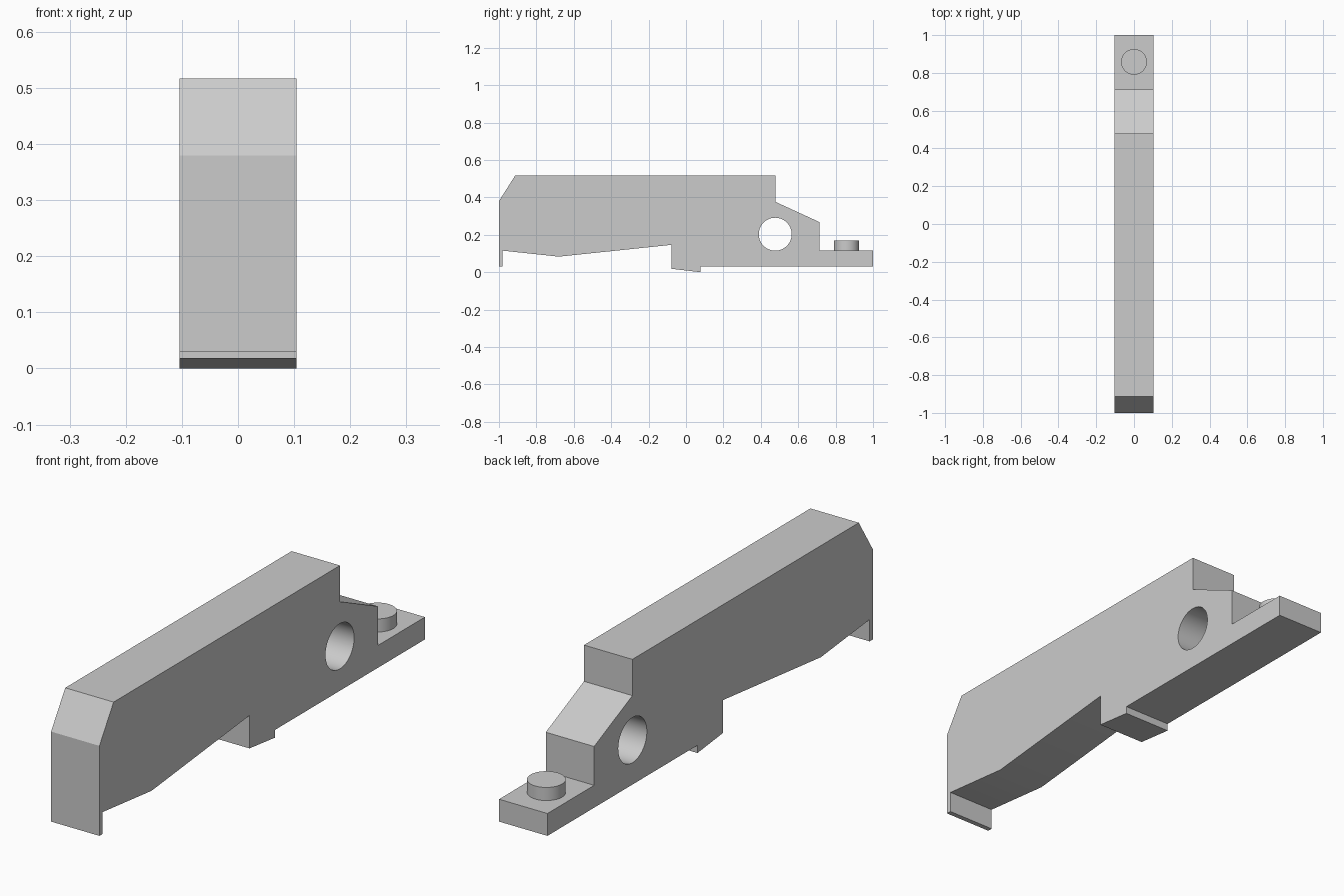
import bpy, bmesh, math
from mathutils import Vector

if "Cube" in bpy.data.objects:
    bpy.data.objects.remove(bpy.data.objects["Cube"], do_unlink=True)

HALF = 0.104  # half the thickness of the bar

grey = bpy.data.materials.new("plain_grey")
grey.use_nodes = True
colour = (0.6, 0.6, 0.6, 1)
grey.diffuse_color = colour
grey.node_tree.nodes["Principled BSDF"].inputs["Base Color"].default_value = colour


def extruded(name, outline):
    """Side outline in (y, z), extruded across the width."""
    bm = bmesh.new()
    face = bm.faces.new([bm.verts.new((-HALF, y, z)) for y, z in outline])
    extra = bmesh.ops.extrude_face_region(bm, geom=[face])
    verts = [v for v in extra["geom"] if isinstance(v, bmesh.types.BMVert)]
    bmesh.ops.translate(bm, verts=verts, vec=Vector((2 * HALF, 0, 0)))
    bmesh.ops.recalc_face_normals(bm, faces=bm.faces)
    mesh = bpy.data.meshes.new(name)
    bm.to_mesh(mesh)
    bm.free()
    obj = bpy.data.objects.new(name, mesh)
    bpy.context.collection.objects.link(obj)
    mesh.materials.append(grey)
    return obj


def cylinder(name, radius, depth, location, rotation=(0, 0, 0)):
    bpy.ops.mesh.primitive_cylinder_add(vertices=64, radius=radius, depth=depth,
                                        location=location, rotation=rotation)
    obj = bpy.context.object
    obj.name = name
    obj.data.materials.append(grey)
    return obj


def smooth(obj):
    bpy.ops.object.select_all(action='DESELECT')
    obj.select_set(True)
    bpy.context.view_layer.objects.active = obj
    bpy.ops.object.shade_smooth_by_angle(angle=math.radians(30))


# Bar body with front lip, lower foot and stepped rear tongue
body = extruded("bar_body", [
    (-1, 0.03), (-1, 0.38), (-0.913, 0.517), (0.478, 0.517),
    (0.478, 0.376), (0.713, 0.268), (0.713, 0.117), (1, 0.117),
    (1, 0.03), (0.078, 0.03), (0.078, 0), (-0.078, 0.018),
    (-0.078, 0.146), (-0.68, 0.083), (-0.98, 0.115), (-0.98, 0.03)])

# Round cross hole
cutter = cylinder("hole_cutter", 0.088, 0.6, (0, 0.477, 0.203), (0, math.pi / 2, 0))
cut = body.modifiers.new("cross_hole", 'BOOLEAN')
cut.object = cutter
cut.operation = 'DIFFERENCE'
cut.solver = 'EXACT'
bpy.context.view_layer.update()
bpy.ops.object.select_all(action='DESELECT')
body.select_set(True)
bpy.context.view_layer.objects.active = body
bpy.ops.object.modifier_apply(modifier=cut.name)
bpy.data.objects.remove(cutter, do_unlink=True)
smooth(body)

# Short peg on the tongue
peg = cylinder("tongue_peg", 0.068, 0.061, (0, 0.858, 0.1375))
smooth(peg)
